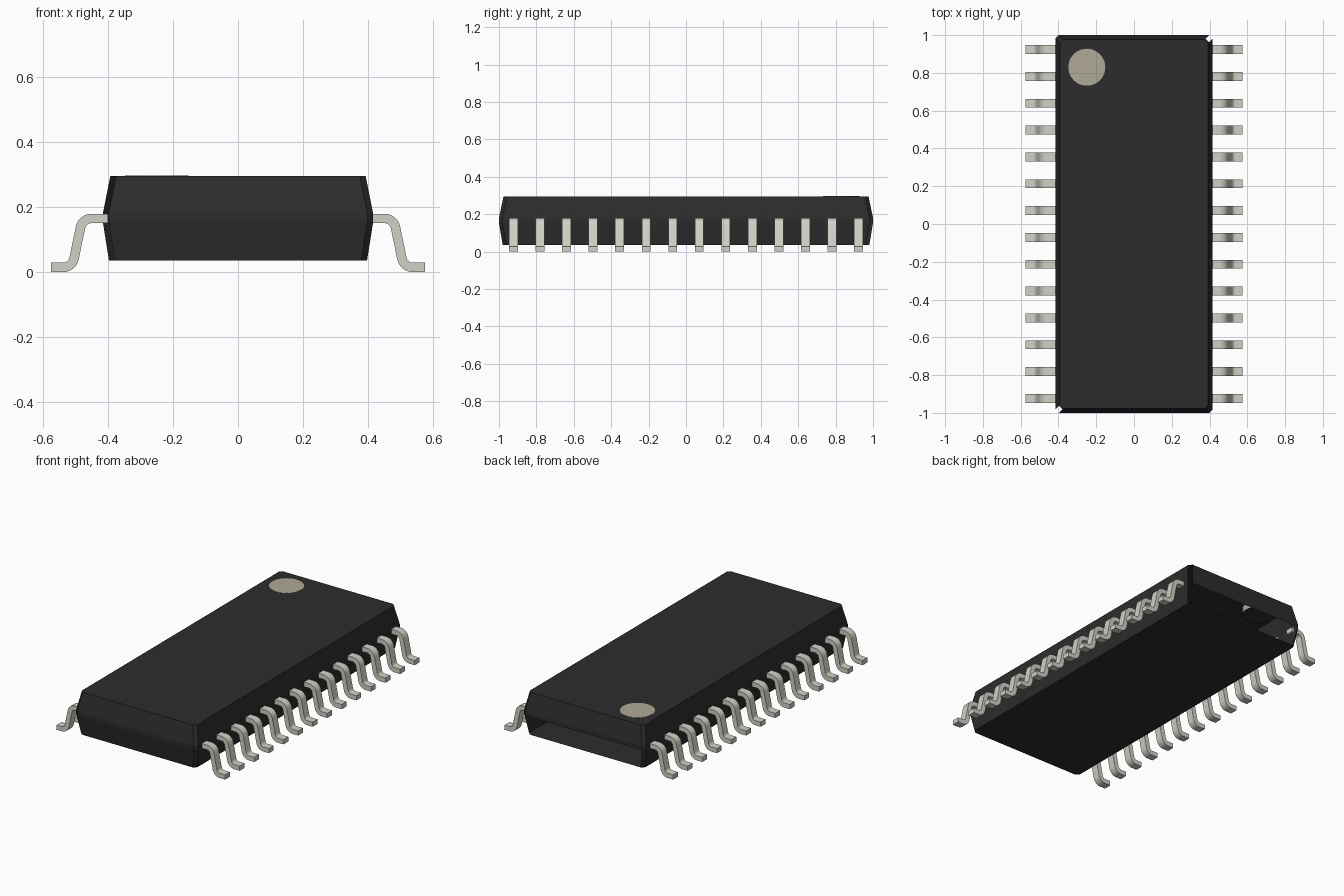
import bpy, bmesh, math
from mathutils import Vector

cube = bpy.data.objects.get("Cube")
if cube:
    bpy.data.objects.remove(cube, do_unlink=True)


def material(name, rgb):
    m = bpy.data.materials.new(name)
    m.use_nodes = True
    m.diffuse_color = (*rgb, 1)
    m.node_tree.nodes["Principled BSDF"].inputs["Base Color"].default_value = (*rgb, 1)
    return m


BLACK = material("black plastic", (0.026, 0.0255, 0.0255))
TIN = material("tin metal", (0.645, 0.638, 0.572))
MARK = material("beige marking", (0.435, 0.398, 0.316))


def make_object(name, bm, *mats):
    mesh = bpy.data.meshes.new(name)
    bm.to_mesh(mesh)
    bm.free()
    for m in mats:
        mesh.materials.append(m)
    ob = bpy.data.objects.new(name, mesh)
    bpy.context.collection.objects.link(ob)
    return ob


# Hollow body: stacked chamfered rectangles, widest at the waist
def chamfered_ring(bm, hx, hy, z, c=0.018):
    pts = [(hx, -hy + c), (hx, hy - c), (hx - c, hy), (-hx + c, hy),
           (-hx, hy - c), (-hx, -hy + c), (-hx + c, -hy), (hx - c, -hy)]
    return [bm.verts.new((x, y, z)) for x, y in pts]


bm = bmesh.new()
levels = [(0.397, 0.980, 0.035), (0.416, 1.0, 0.155),
          (0.416, 1.0, 0.18), (0.393, 0.976, 0.295)]
rings = [chamfered_ring(bm, *lv) for lv in levels]
for k in range(3):
    for i in range(8):
        # Open lower back wall and two open corner chamfers
        if (k == 0 and i == 2) or i in (1, 5):
            continue
        j = (i + 1) % 8
        bm.faces.new((rings[k][i], rings[k][j], rings[k + 1][j], rings[k + 1][i]))
bm.faces.new(rings[0][::-1])
bm.faces.new(rings[3])
make_object("body", bm, BLACK)

# Round marker sunk into the top, dark underneath
bm = bmesh.new()
bmesh.ops.create_cone(bm, cap_ends=True, segments=40, radius1=0.098, radius2=0.098, depth=0.042)
bmesh.ops.translate(bm, verts=bm.verts, vec=(-0.25, 0.83, 0.2755))
bm.normal_update()
for f in bm.faces:
    f.material_index = 1 if f.normal.z < -0.5 else 0
make_object("corner_marker", bm, MARK, BLACK)


# Gull-wing centre line: straight runs with rounded bends
def rounded_path(points, radius, steps=6):
    pts = [Vector(p) for p in points]
    path = [pts[0]]
    for a, b, c in zip(pts, pts[1:], pts[2:]):
        u, v = (a - b).normalized(), (c - b).normalized()
        half = u.angle(v) / 2
        centre = b + (u + v).normalized() * radius / math.sin(half)
        p0 = b + u * radius / math.tan(half) - centre
        p1 = b + v * radius / math.tan(half) - centre
        for s in range(steps + 1):
            path.append(centre + p0.lerp(p1, s / steps).normalized() * radius)
    path.append(pts[-1])
    return path


PATH = rounded_path([(0.40, 0.165), (0.479, 0.165), (0.510, 0.0145), (0.575, 0.0145)], 0.034)
HALF_T, HALF_W = 0.0145, 0.0235


def make_pin(name, side, y):
    bm = bmesh.new()
    sections = []
    for i, p in enumerate(PATH):
        d = (PATH[min(i + 1, len(PATH) - 1)] - PATH[max(i - 1, 0)]).normalized()
        if i in (0, len(PATH) - 1):
            d = Vector((1, 0))
        n = Vector((-d.y, d.x)) * HALF_T
        sections.append([bm.verts.new((side * (p.x + s * n.x), y + w * HALF_W, p.y + s * n.y))
                         for s, w in ((1, 1), (1, -1), (-1, -1), (-1, 1))])
    for a, b in zip(sections, sections[1:]):
        for i in range(4):
            j = (i + 1) % 4
            bm.faces.new((a[i], a[j], b[j], b[i]))
    bm.faces.new(sections[0])
    bm.faces.new(sections[-1][::-1])
    bmesh.ops.recalc_face_normals(bm, faces=bm.faces)
    ob = make_object(name, bm, TIN)
    ob.select_set(True)
    bpy.context.view_layer.objects.active = ob


# Fourteen pins along each long side
bpy.ops.object.select_all(action="DESELECT")
for side, label in ((1, "left"), (-1, "right")):
    for i in range(14):
        make_pin(f"{label}_pin_{i + 1}", side, (i - 6.5) * 0.142)
bpy.ops.object.shade_smooth_by_angle(angle=math.radians(35))
